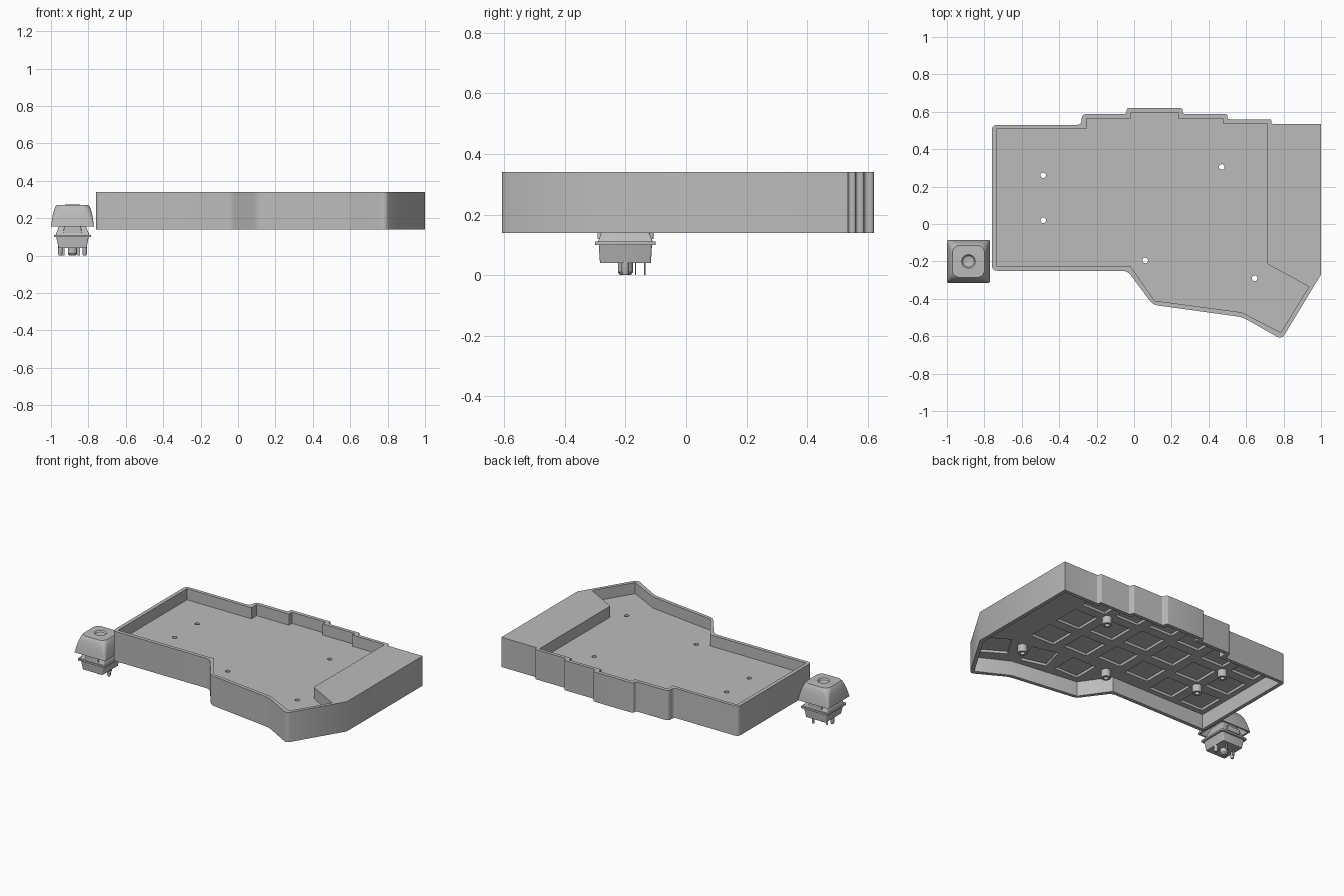
import bpy, bmesh, math
from mathutils import Vector, Matrix

cube = bpy.data.objects.get("Cube")
if cube:
    bpy.data.objects.remove(cube, do_unlink=True)

grey = bpy.data.materials.new("plain grey")
grey.use_nodes = True
grey.diffuse_color = (0.5, 0.5, 0.5, 1)
grey.node_tree.nodes["Principled BSDF"].inputs["Base Color"].default_value = (0.5, 0.5, 0.5, 1)


def finish(bm, name, smooth=True):
    bmesh.ops.recalc_face_normals(bm, faces=bm.faces[:])
    mesh = bpy.data.meshes.new(name)
    bm.to_mesh(mesh)
    bm.free()
    mesh.materials.append(grey)
    ob = bpy.data.objects.new(name, mesh)
    bpy.context.collection.objects.link(ob)
    if smooth:
        shade(ob)
    return ob


def shade(ob):
    bpy.ops.object.select_all(action='DESELECT')
    ob.select_set(True)
    bpy.context.view_layer.objects.active = ob
    bpy.ops.object.shade_smooth_by_angle(angle=math.radians(35))


def prism(bm, outline, z0, z1):
    """Extrude a flat outline from z0 to z1."""
    face = bm.faces.new([bm.verts.new((x, y, z0)) for x, y in outline])
    top = bmesh.ops.extrude_face_region(bm, geom=[face])["geom"]
    moved = [v for v in top if isinstance(v, bmesh.types.BMVert)]
    bmesh.ops.translate(bm, verts=moved, vec=(0, 0, z1 - z0))


def rounded(points, radius, sharp_x=9):
    """Round the corners of an outline, except those at sharp_x."""
    out = []
    pts = [Vector(p) for p in points]
    for i, p in enumerate(pts):
        if p.x >= sharp_x:
            out.append(p)
            continue
        a, b = pts[i - 1] - p, pts[(i + 1) % len(pts)] - p
        r = min(radius, 0.45 * a.length, 0.45 * b.length)
        a, b = p + a.normalized() * r, p + b.normalized() * r
        for k in range(5):
            t = k / 4
            out.append(a * (1 - t) ** 2 + p * 2 * t * (1 - t) + b * t * t)
    return out


def ring(cx, cy, hx, hy, radius, n=6):
    """Rounded rectangle; a radius equal to the half width gives a circle."""
    pts = []
    for q, (sx, sy) in enumerate(((1, 1), (-1, 1), (-1, -1), (1, -1))):
        for k in range(n):
            a = math.pi / 2 * (q + k / (n - 1) * 0.999)
            pts.append((cx + sx * (hx - radius) + radius * math.cos(a),
                        cy + sy * (hy - radius) + radius * math.sin(a)))
    return pts


def loft(name, center, levels, closed=False):
    """Skin rounded rectangles given as (half x, half y, radius, z)."""
    bm = bmesh.new()
    rings = [[bm.verts.new((x, y, z)) for x, y in ring(*center, hx, hy, r)]
             for hx, hy, r, z in levels]
    pairs = list(zip(rings, rings[1:]))
    if closed:
        pairs.append((rings[-1], rings[0]))
    else:
        bm.faces.new(rings[0])
        bm.faces.new(rings[-1])
    for lo, hi in pairs:
        for i in range(len(lo)):
            j = (i + 1) % len(lo)
            bm.faces.new((lo[i], lo[j], hi[j], hi[i]))
    return finish(bm, name)


def cut(target, cutter):
    mod = target.modifiers.new("cut", 'BOOLEAN')
    mod.operation, mod.solver, mod.object = 'DIFFERENCE', 'EXACT', cutter
    bpy.context.view_layer.objects.active = target
    bpy.ops.object.modifier_apply(modifier=mod.name)
    bpy.data.objects.remove(cutter, do_unlink=True)


# Case body outline
outer = [(-.76, -.25), (-.76, .53), (-.28, .53), (-.28, .588), (-.04, .588), (-.04, .62),
         (.26, .62), (.26, .588), (.5, .588), (.5, .56), (.735, .56), (.735, .535),
         (1, .535), (1, -.27), (.79, -.617), (.58, -.498), (.1, -.432), (-.035, -.25)]
back_edge = [(-.735, -.225), (-.735, .507), (-.255, .507), (-.255, .563), (-.015, .563),
             (-.015, .595), (.235, .595), (.235, .565), (.475, .565), (.475, .537), (.715, .537)]
front_edge = [(.785, -.58), (.575, -.472), (.11, -.41), (-.02, -.225)]
FLOOR, CEILING = .265, .24

bm = bmesh.new()
prism(bm, rounded(outer, .03, .99), .14, .34)
case = finish(bm, "case", False)

# Upper tray beside the raised controller cover, and the open underside
bm = bmesh.new()
prism(bm, back_edge + [(.715, -.215), (.935, -.335)] + front_edge, FLOOR, .5)
prism(bm, back_edge + [(.715, .51), (.975, .51), (.975, -.265)] + front_edge, 0, CEILING)
cut(case, finish(bm, "tray_cutter", False))

# Square key pockets under the plate and the screw holes
screws = [(-.485, .26), (-.485, .02), (.47, .305), (.06, -.195), (.645, -.29)]
keys = []
for col, top in enumerate((.385, .385, .443, .475, .443, .417)):
    keys += [(-.61 + .242 * col, top - .243 * row, 0) for row in range(3)]
keys += [(.23, -.285, 0), (.485, -.32, -15), (.775, -.39, -31)]
bm = bmesh.new()
for x, y, turn in keys:
    rot = Matrix.Rotation(math.radians(turn), 2)
    corners = [rot @ Vector((sx * .088, sy * .088)) for sx, sy in ((-1, -1), (1, -1), (1, 1), (-1, 1))]
    prism(bm, [(x + c.x, y + c.y) for c in corners], .2, CEILING + .017)
for x, y in screws:
    prism(bm, ring(x, y, .015, .015, .015), .2, .3)
cut(case, finish(bm, "pocket_cutter", False))
shade(case)

# Screw posts under the plate
for i, p in enumerate(screws):
    loft(f"screw_post_{i + 1}", p,
         [(r, r, r, z) for r, z in ((.03, .19), (.03, CEILING), (.015, CEILING), (.015, .19))], True)

# Keycap: hollow shell with a round dimple on top
C = (-.885, -.2)
shell = [(.06, .04, .252), (.085, .03, .245), (.095, .02, .2), (.103, .008, .155),
         (.115, .008, .155), (.111, .015, .185), (.106, .024, .215), (.1, .032, .24),
         (.094, .038, .258), (.086, .04, .27), (.037, .037, .272), (.03, .03, .263), (.015, .015, .259)]
loft("keycap", C, [(h, h, r, z) for h, r, z in shell])

# Switch: housings, flange and stem
loft("switch_lower_housing", C, [(.074, .084, .006, .04), (.088, .088, .006, .105)])
loft("switch_flange", C, [(.1, .1, .006, .099), (.1, .1, .006, .111)])
loft("switch_upper_housing", C, [(.09, .09, .006, .111), (.087, .087, .006, .12), (.058, .058, .01, .19)])
loft("switch_stem", C, [(.045, .035, .004, .18), (.045, .035, .004, .235), (.03, .03, .004, .255)])
for side in (-1, 1):
    loft("clip_right" if side < 0 else "clip_left", (C[0], C[1] + side * .086),
         [(.05, .006, .003, .12), (.045, .006, .003, .155)])

# Locating posts and contact pins
for name, dx, dy, r in (("center_post", 0, 0, .025), ("right_post", -.065, 0, .012),
                        ("left_post", .065, 0, .012)):
    loft(name, (C[0] + dx, C[1] + dy), [(r * .7, r * .7, r * .7, 0), (r, r, r, .01), (r, r, r, .045)])
for name, dx, dy in (("right_pin", -.049, .033), ("left_pin", .033, .064)):
    loft(name, (C[0] + dx, C[1] + dy), [(.007, .002, .001, 0), (.007, .002, .001, .045)])
